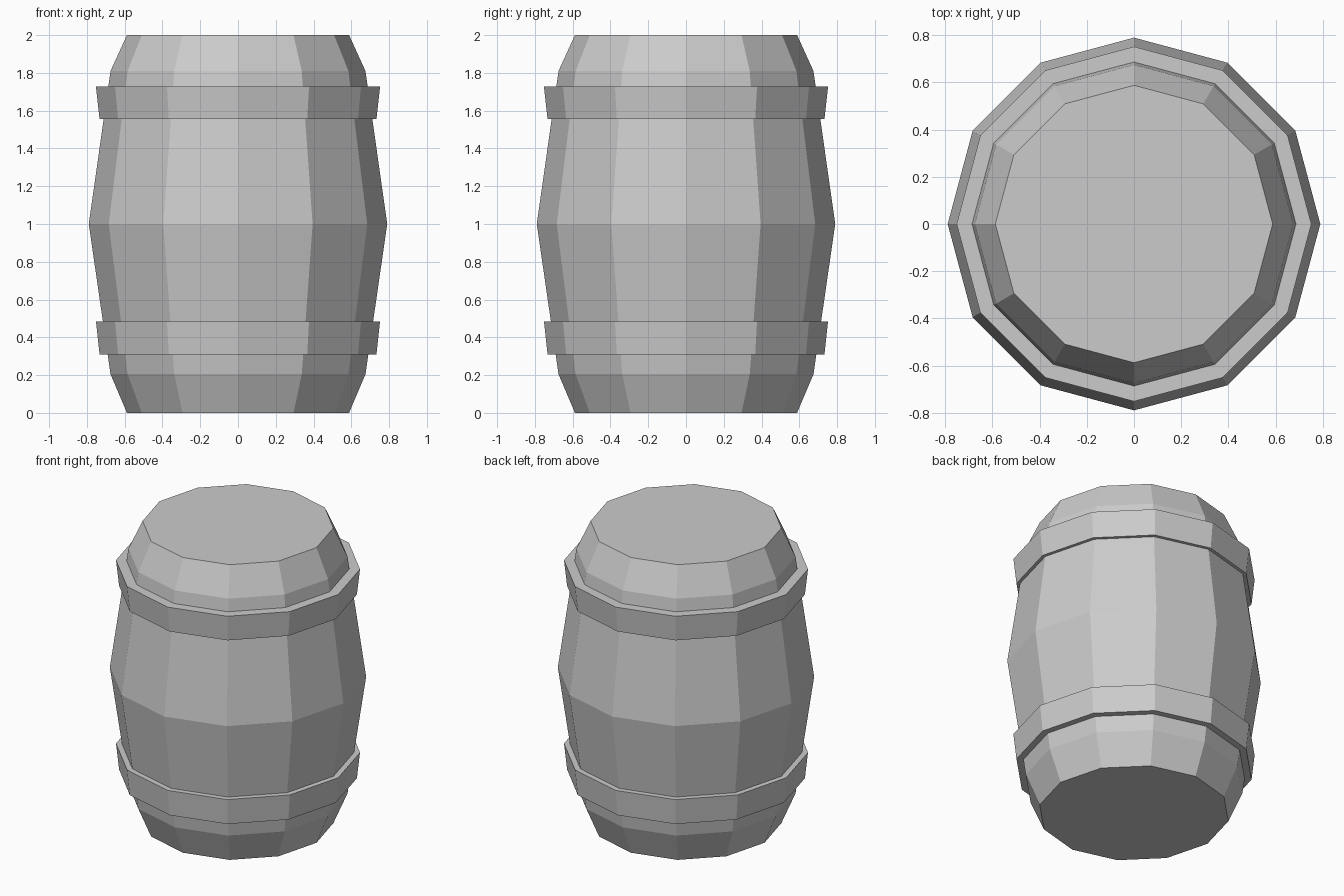
import bpy, bmesh
from math import cos, sin, tau

cube = bpy.data.objects.get("Cube")
if cube:
    bpy.data.objects.remove(cube, do_unlink=True)

SIDES = 12

grey = bpy.data.materials.new("plain_grey")
grey.use_nodes = True
colour = (0.6, 0.6, 0.6, 1)
grey.diffuse_color = colour
grey.node_tree.nodes["Principled BSDF"].inputs["Base Color"].default_value = colour


def lathe(name, profile, closed=False):
    """Turn (radius, height) points around z; cap the ends or close the loop."""
    bm = bmesh.new()
    rings = [[bm.verts.new((r * cos(tau * i / SIDES), r * sin(tau * i / SIDES), z))
              for i in range(SIDES)] for r, z in profile]
    pairs = list(zip(rings, rings[1:]))
    if closed:
        pairs.append((rings[-1], rings[0]))
    else:
        bm.faces.new(rings[0][::-1])
        bm.faces.new(rings[-1])
    for low, high in pairs:
        for i in range(SIDES):
            j = (i + 1) % SIDES
            bm.faces.new((low[i], low[j], high[j], high[i]))
    bmesh.ops.recalc_face_normals(bm, faces=bm.faces)
    mesh = bpy.data.meshes.new(name)
    bm.to_mesh(mesh)
    bm.free()
    mesh.materials.append(grey)
    obj = bpy.data.objects.new(name, mesh)
    bpy.context.collection.objects.link(obj)
    return obj


# Bulging body with flat ends
lathe("barrel_body", [(0.588, 0), (0.675, 0.205), (0.79, 1), (0.675, 1.81), (0.588, 2)])

# Two hoops, both flaring slightly upward
for name, bottom, top in (("lower_hoop", 0.31, 0.485), ("upper_hoop", 1.555, 1.727)):
    lathe(name, [(0.733, bottom), (0.752, top), (0.66, top), (0.66, bottom)], closed=True)
